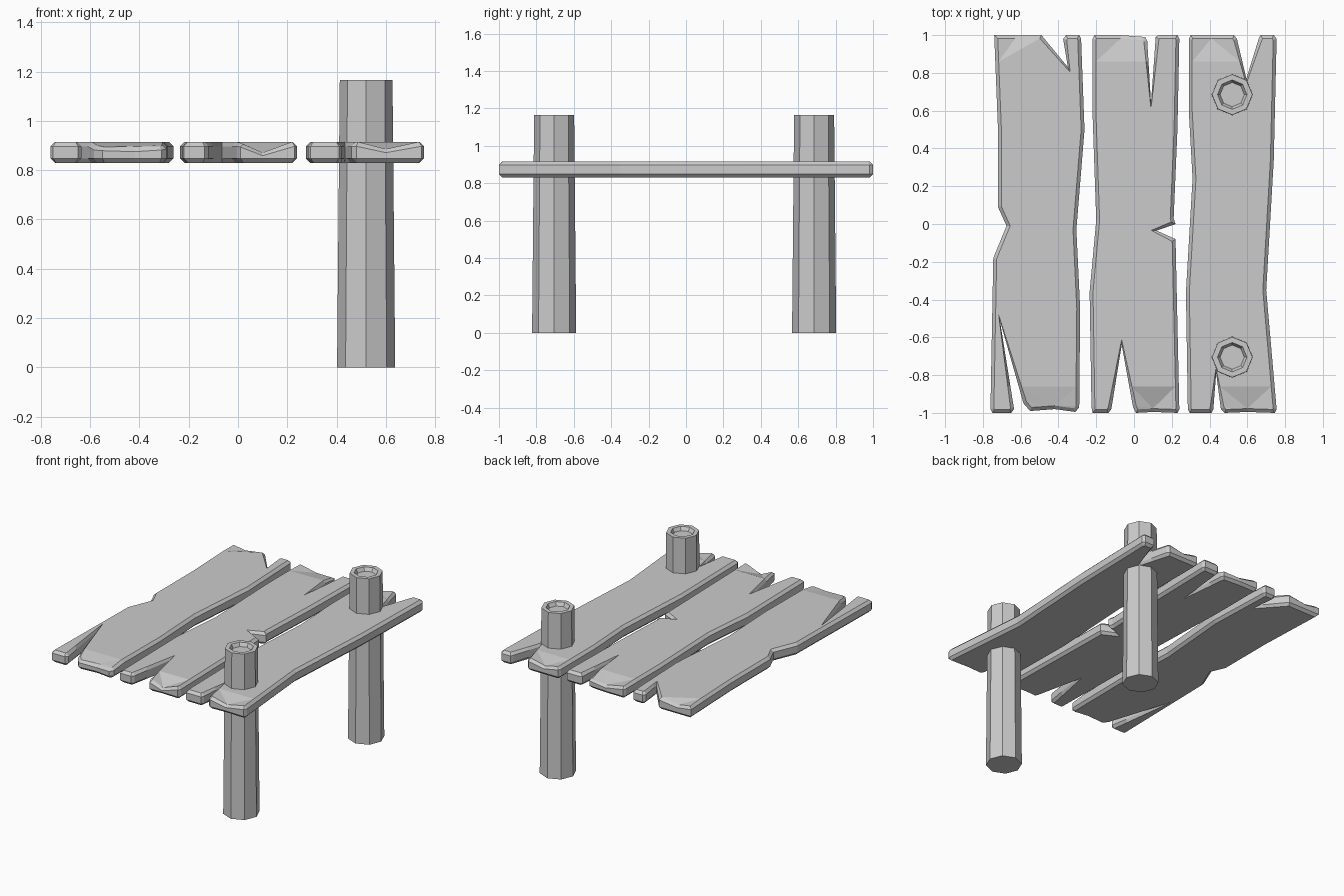
import bpy, bmesh, math
from mathutils import Vector

if "Cube" in bpy.data.objects:
    bpy.data.objects.remove(bpy.data.objects["Cube"])

Z0, Z1, EDGE = 0.83, 0.915, 0.018


def finish(bm, name):
    bmesh.ops.recalc_face_normals(bm, faces=bm.faces)
    me = bpy.data.meshes.new(name)
    bm.to_mesh(me)
    bm.free()
    ob = bpy.data.objects.new(name, me)
    bpy.context.collection.objects.link(ob)
    return ob


def inset(pts, w):
    # Shrink a clockwise outline, limiting the mitre in narrow cracks
    out = []
    for i, p in enumerate(pts):
        a = (p - pts[i - 1]).normalized()
        b = (pts[(i + 1) % len(pts)] - p).normalized()
        na, nb = Vector((a.y, -a.x)), Vector((b.y, -b.x))
        m = (na + nb).normalized()
        out.append(p + m * w * min(1 / max(m.dot(na), 0.1), 1.6))
    return out


def skin(bm, loops):
    rings = [[bm.verts.new(c) for c in lp] for lp in loops]
    n = len(rings[0])
    for lo, hi in zip(rings, rings[1:]):
        for i in range(n):
            j = (i + 1) % n
            bm.faces.new((lo[i], lo[j], hi[j], hi[i]))
    bm.faces.new(rings[0])
    bm.faces.new(rings[-1])
    return rings


def plank(name, outline, chips):
    # chips: (x, y, radius, height change) worn areas on the top face
    pts = [Vector(p) for p in outline]
    ins = inset(pts, EDGE)
    bm = bmesh.new()
    skin(bm, [[(p.x, p.y, z) for p in lp] for lp, z in
              ((ins, Z0), (pts, Z0 + EDGE), (pts, Z1 - EDGE), (ins, Z1))])
    for y in (-0.86, 0.86):
        bmesh.ops.bisect_plane(bm, geom=bm.verts[:] + bm.edges[:] + bm.faces[:],
                               plane_co=(0, y, 0), plane_no=(0, 1, 0))
    for x, y, r, dz in chips:
        for v in bm.verts:
            d = math.hypot(v.co.x - x, v.co.y - y)
            if d < r and v.co.z > 0.88:
                v.co.z += dz * (1 - d / r)
    bmesh.ops.triangulate(bm, faces=[f for f in bm.faces if len(f.verts) > 4])
    return finish(bm, name)


# Three weathered planks with split ends
plank("outer_plank", [
    (-.74, 1), (-.63, 1), (-.49, 1), (-.35, .83), (-.375, .98), (-.36, 1), (-.29, 1),
    (-.28, .98), (-.262, .5), (-.305, -.03), (-.285, -.45), (-.29, -.97), (-.31, -.995),
    (-.42, -.98), (-.55, -.99), (-.585, -.95), (-.71, -.51), (-.635, -.98), (-.65, -1),
    (-.75, -1), (-.76, -.98), (-.745, -.18), (-.675, -.01), (-.72, .09), (-.72, .5)],
    [(-.43, -.99, .12, -.025), (-.56, -.97, .08, -.025), (-.31, -.98, .06, -.02),
     (-.63, .98, .12, -.02)])
plank("middle_plank", [
    (-.21, 1), (-.07, 1), (.06, .99), (.07, .97), (.09, .64), (.115, .99), (.13, 1),
    (.23, 1), (.24, .98), (.23, .5), (.21, .03), (.22, .0), (.12, -.035), (.22, -.08),
    (.24, -.98), (.23, -1), (.1, -.995), (.01, -1), (-.005, -.97), (-.065, -.64),
    (-.12, -.98), (-.135, -1), (-.22, -1), (-.225, -.97), (-.235, -.36), (-.2, .02),
    (-.22, .6), (-.22, .98)],
    [(.1, -.98, .1, -.045), (-.07, .98, .15, -.03), (.05, .97, .06, -.02)])
plank("inner_plank", [
    (.3, 1), (.41, 1), (.53, 1), (.545, .98), (.595, .77), (.66, .98), (.67, 1),
    (.74, 1), (.755, .98), (.74, .34), (.7, -.35), (.755, -.98), (.745, -1),
    (.6, -.995), (.48, -1), (.46, -.98), (.435, -.79), (.42, -.98), (.41, -1),
    (.295, -1), (.285, -.98), (.275, -.36), (.31, .24), (.29, .6), (.29, .98)],
    [(.6, -.98, .11, -.03), (.41, .98, .11, -.025)])

# Two octagonal posts, slightly tapered, with recessed tops
for name, y in (("front_post", -.705), ("back_post", .685)):
    bm = bmesh.new()
    skin(bm, [[(.52 + r * math.cos(k * math.pi / 4), y + r * math.sin(k * math.pi / 4), z)
               for k in range(8)]
              for r, z in ((.118, 0), (.107, 1.165), (.078, 1.165), (.064, 1.14))])
    finish(bm, name)
